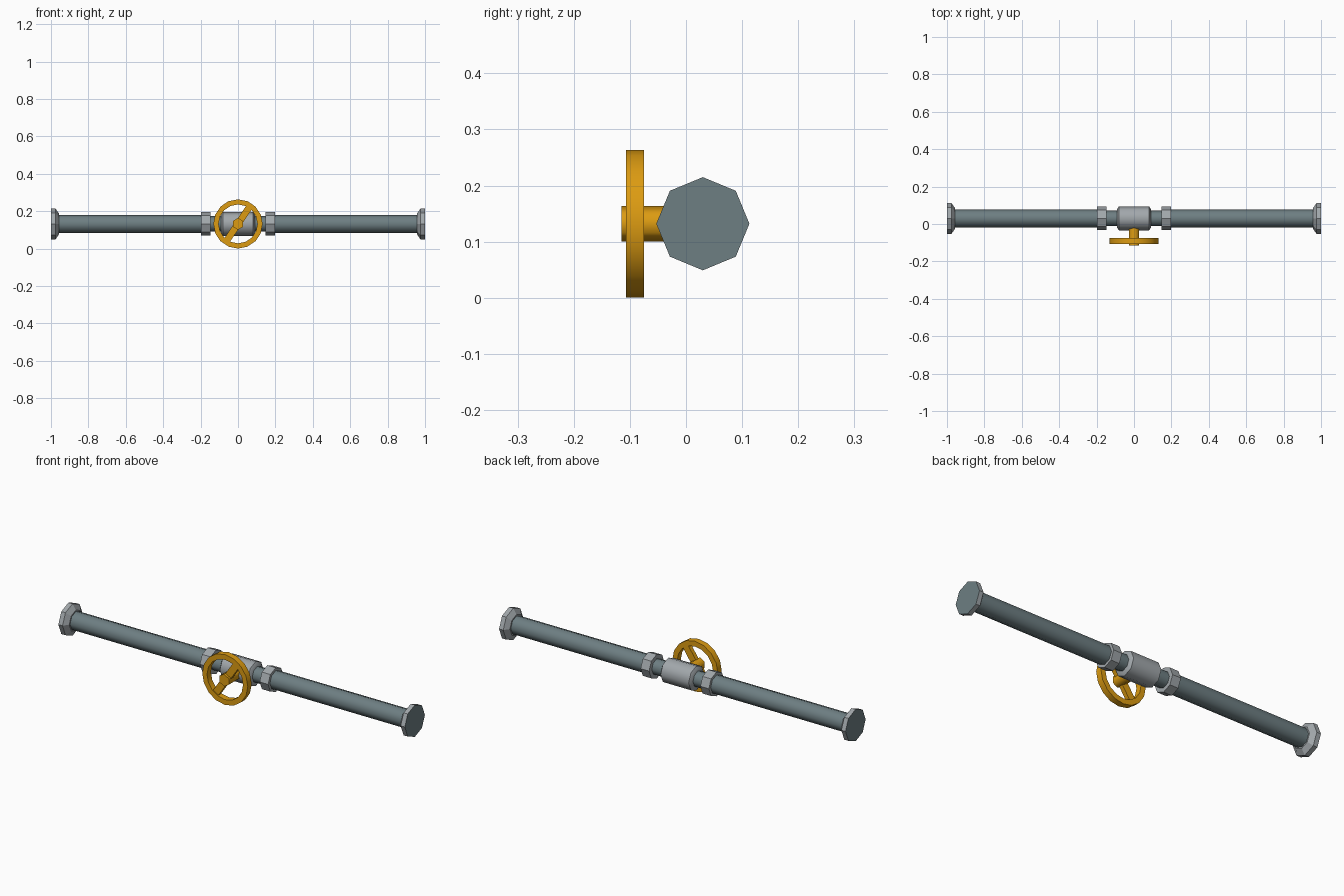
import bpy, bmesh, math
from mathutils import Matrix, Vector

if "Cube" in bpy.data.objects:
    bpy.data.objects.remove(bpy.data.objects["Cube"])


def material(name, rgb):
    m = bpy.data.materials.new(name)
    m.diffuse_color = (*rgb, 1)
    m.use_nodes = True
    m.node_tree.nodes["Principled BSDF"].inputs["Base Color"].default_value = m.diffuse_color
    return m


steel = material("dark pipe steel", (0.155, 0.21, 0.225))
grey = material("light fitting grey", (0.36, 0.39, 0.41))
yellow = material("wheel yellow", (0.72, 0.33, 0.006))
CY, CZ = 0.03, 0.132   # pipe axis


def finish(name, bm, mats, smooth_angle):
    bmesh.ops.recalc_face_normals(bm, faces=bm.faces)
    me = bpy.data.meshes.new(name)
    bm.to_mesh(me)
    bm.free()
    for m in mats:
        me.materials.append(m)
    ob = bpy.data.objects.new(name, me)
    bpy.context.collection.objects.link(ob)
    if smooth_angle:
        bpy.ops.object.select_all(action='DESELECT')
        ob.select_set(True)
        bpy.context.view_layer.objects.active = ob
        bpy.ops.object.shade_smooth_by_angle(angle=math.radians(smooth_angle))
    return ob


def lathe(name, profile, sides, mats, axis='X', smooth=0, closed=False, cap_mat=0):
    """Revolve (position, radius) points about the pipe axis or the wheel axis."""
    bm = bmesh.new()
    rings = []
    for p, r in profile:
        ring = []
        for i in range(sides):
            a = 2 * math.pi * i / sides
            u, v = r * math.sin(a), r * math.cos(a)
            co = (p, CY + u, CZ + v) if axis == 'X' else (u, p, CZ + v)
            ring.append(bm.verts.new(co))
        rings.append(ring)
    pairs = list(zip(rings, rings[1:]))
    if closed:
        pairs.append((rings[-1], rings[0]))
    for a, b in pairs:
        for i in range(sides):
            j = (i + 1) % sides
            bm.faces.new((a[i], a[j], b[j], b[i]))
    if not closed:
        bm.faces.new(rings[0])
        bm.faces.new(rings[-1]).material_index = cap_mat
    return finish(name, bm, mats, smooth)


# pipe: thinner neck runs through the valve
lathe("valve_neck", [(-0.16, 0.041), (0.16, 0.041)], 8, [steel], smooth=50)

# mirrored pipes, collars and end flanges
for side, s in (("left", -1), ("right", 1)):
    lathe(side + "_pipe", [(s * 0.17, 0.048), (s * 0.985, 0.048)], 8, [steel], smooth=50)
    lathe(side + "_collar", [(s * 0.148, 0.063), (s * 0.197, 0.063)], 8, [grey])
    lathe(side + "_flange", [(s * 0.957, 0.055), (s * 0.976, 0.083), (s, 0.083)],
          8, [grey, steel], cap_mat=1)

# valve body with chamfered ends
lathe("valve_body", [(-0.09, 0.05), (-0.081, 0.064), (0.081, 0.064), (0.09, 0.05)],
      8, [grey], smooth=50)

# hand wheel: stem, rim and diagonal spoke
lathe("wheel_stem", [(-0.115, 0.0315), (0.0, 0.0315)], 6, [yellow], 'Y', smooth=65)
lathe("wheel_rim", [(-0.107, 0.1315), (-0.075, 0.1315), (-0.075, 0.104), (-0.107, 0.104)],
      16, [yellow], 'Y', smooth=30, closed=True)
bm = bmesh.new()
bmesh.ops.create_cube(bm, size=1, matrix=(
    Matrix.Translation(Vector((0, -0.091, CZ)))
    @ Matrix.Rotation(-math.radians(56), 4, 'Y')
    @ Matrix.Diagonal((0.225, 0.022, 0.036, 1))))
finish("wheel_spoke", bm, [yellow], 0)
